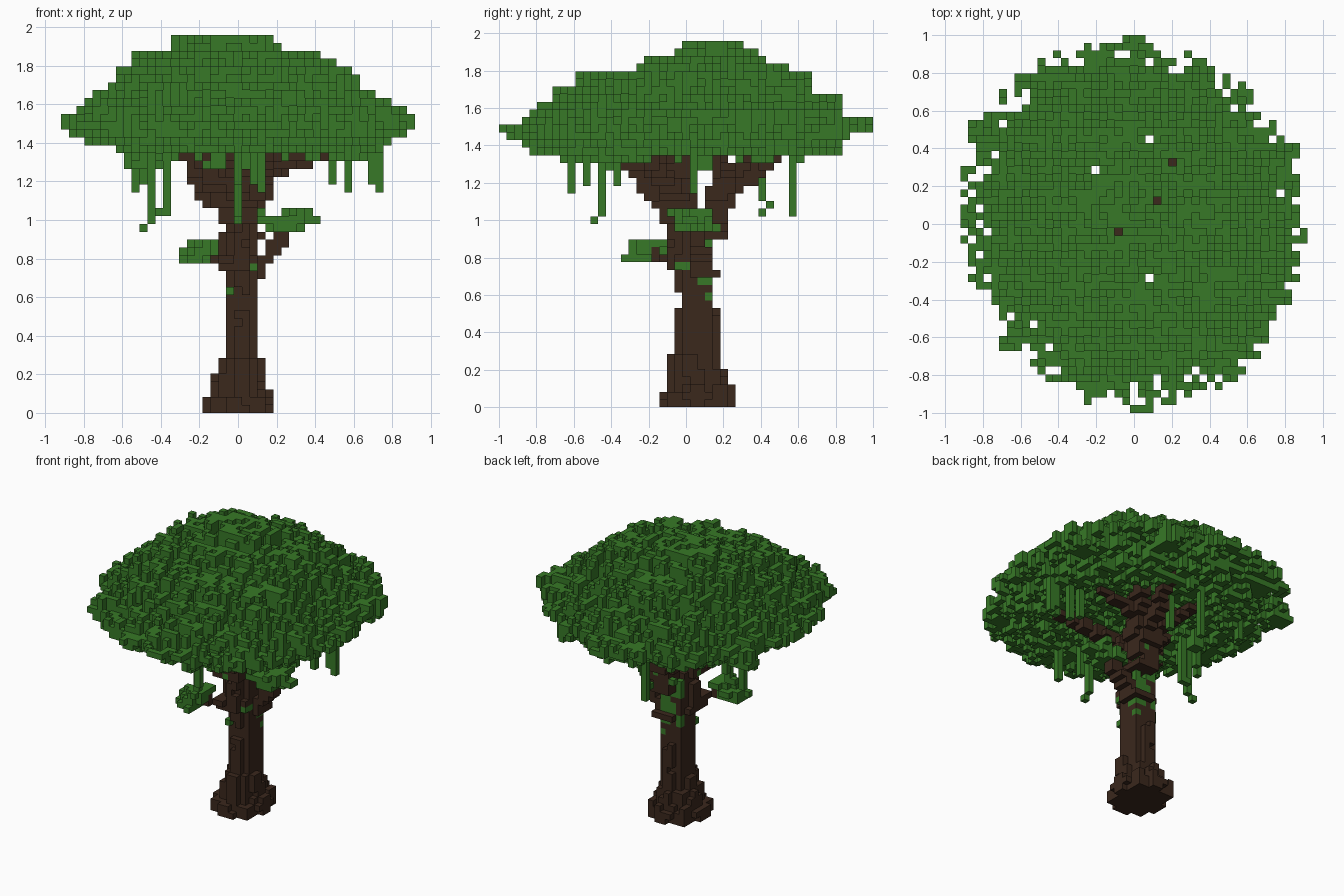
import bpy, bmesh, math, random
from mathutils import Vector

random.seed(4)
V = 2 / 49          # cube size

if "Cube" in bpy.data.objects:
    bpy.data.objects.remove(bpy.data.objects["Cube"], do_unlink=True)


def material(name, rgb):
    m = bpy.data.materials.new(name)
    m.use_nodes = True
    m.diffuse_color = (*rgb, 1)
    m.node_tree.nodes["Principled BSDF"].inputs["Base Color"].default_value = (*rgb, 1)
    return m


def cell(p):
    return (round(p[0] / V), round(p[1] / V), int(p[2] / V))


def box(cells, xs, ys, zs):
    cells.update((x, y, z) for x in range(xs[0], xs[1] + 1)
                 for y in range(ys[0], ys[1] + 1) for z in range(zs[0], zs[1] + 1))


def disc(cells, xs, ys, k, ragged):
    """One horizontal layer filling a slightly skewed ellipse between the limits."""
    cx, cy = sum(xs) / 2, sum(ys) / 2
    rx, ry = (xs[1] - xs[0]) / 2 + 0.3, (ys[1] - ys[0]) / 2 + 0.3
    for x in range(xs[0], xs[1] + 1):
        for y in range(ys[0], ys[1] + 1):
            a = math.atan2(y - cy, x - cx)
            d = math.hypot((x - cx) / rx, (y - cy) / ry) * (1 + 0.03 * math.sin(2 * a))
            if d < 1.01 - ragged * random.random() ** 2:
                cells.add((x, y, k))


def limb(cells, points, width):
    """Stepped branch through the points, tapering towards its tip."""
    pts = [Vector(p) for p in points]
    for n, (a, b) in enumerate(zip(pts, pts[1:])):
        steps = int((b - a).length / V * 2) + 1
        for s in range(steps + 1):
            t = (n + s / steps) / (len(pts) - 1)
            r = width * (1 - 0.8 * t) / 2
            x, y, z = cell(a.lerp(b, s / steps))
            lo, hi = -int(r), int(r + 0.5)
            box(cells, (x + lo, x + hi), (y + lo, y + hi), (z, z))


def build(name, cells, solid, mat):
    """Mesh of the outer faces of a set of cubes."""
    bm = bmesh.new()
    verts = {}

    def vert(c):
        if c not in verts:
            verts[c] = bm.verts.new(((c[0] - 0.5) * V, (c[1] - 0.5) * V, c[2] * V))
        return verts[c]

    for c in sorted(cells):
        for axis in range(3):
            u, w = (axis + 1) % 3, (axis + 2) % 3
            for side in (0, 1):
                near = list(c)
                near[axis] += 2 * side - 1
                if tuple(near) in solid:
                    continue
                ring = []
                for du, dw in ((0, 0), (1, 0), (1, 1), (0, 1)):
                    q = list(c)
                    q[axis] += side
                    q[u] += du
                    q[w] += dw
                    ring.append(vert(tuple(q)))
                bm.faces.new(ring if side else ring[::-1])
    mesh = bpy.data.meshes.new(name)
    bm.to_mesh(mesh)
    bm.free()
    mesh.materials.append(mat)
    bpy.context.collection.objects.link(bpy.data.objects.new(name, mesh))


# Trunk: stacked sections (x limits, y limits, top layer)
trunk = set()
k = 0
for xs, ys, top in (((-4, 4), (-3, 6), 2), ((-3, 3), (-2, 5), 5), ((-2, 3), (-2, 4), 7),
                    ((-1, 2), (-1, 4), 13), ((-1, 2), (0, 3), 15),
                    ((-1, 2), (-1, 3), 18), ((-2, 2), (-2, 3), 23), ((-1, 2), (-2, 4), 25)):
    while k < top:
        disc(trunk, xs, ys, k, 0.1)
        box(trunk, (xs[0] + 1, xs[1] - 1), (ys[0] + 1, ys[1] - 1), (k, k))
        k += 1
for x, y in ((-4, 0), (-3, 4), (4, 1), (3, 4), (1, -3), (1, 5)):
    box(trunk, (x, x), (y, y + 1), (0, random.randint(0, 2)))
box(trunk, (-1, 2), (0, 3), (0, 20))

# Branches fanning out under the crown
branches = set()
fork, back = (0, -0.06, 1.0), (0.04, 0.14, 0.93)
for mid, tip in (((-0.1, -0.14, 1.14), (-0.26, -0.4, 1.4)),
                 ((0, -0.16, 1.14), (-0.04, -0.42, 1.38)),
                 ((-0.17, -0.06, 1.15), (-0.33, -0.08, 1.42)),
                 ((0.04, -0.1, 1.2), (0.4, -0.3, 1.4)),
                 ((-0.02, -0.06, 1.2), (-0.09, -0.03, 1.5)),
                 ((-0.1, -0.1, 1.2), (-0.16, -0.22, 1.46))):
    limb(branches, (fork, mid, tip), 4)
for mid, tip in (((0.06, 0.2, 1.14), (0.15, 0.58, 1.42)),
                 ((0.14, 0.2, 1.24), (0.45, 0.22, 1.33)),
                 ((0, 0.2, 1.18), (-0.25, 0.45, 1.42)),
                 ((0.12, 0.22, 1.22), (0.28, 0.4, 1.44)),
                 ((0, 0.16, 1.2), (-0.22, 0.2, 1.44)),
                 ((0.06, 0.16, 1.2), (0.12, 0.13, 1.5))):
    limb(branches, (back, mid, tip), 3)
limb(branches, ((0.06, 0.08, 0.72), (0.16, 0.06, 0.84), (0.24, 0.04, 0.95)), 3)
limb(branches, ((-0.04, -0.06, 0.76), (-0.12, -0.16, 0.82)), 2)

# Crown: ragged oval layers from the bottom up (x limits, y limits)
crown = set()
layers = [(-15, 18, -17, 16), (-16, 18, -20, 20), (-19, 19, -21, 20), (-20, 21, -24, 22),
          (-22, 21, -24, 24), (-22, 22, -21, 24), (-20, 21, -20, 20), (-19, 19, -19, 20),
          (-18, 17, -17, 20), (-17, 16, -17, 16), (-15, 15, -14, 16), (-15, 15, -14, 16),
          (-13, 12, -6, 13), (-13, 10, -5, 10), (-8, 5, -1, 9), (-8, 4, 0, 7)]
for n, (x0, x1, y0, y1) in enumerate(layers):
    disc(crown, (x0, x1), (y0, y1), 32 + n, 0.36 if n > 6 else 0.26)
for x, y in ((0, 24), (0, -24), (22, -1), (-22, 1)):
    box(crown, (x - (x == 0), x + (x == 0)), (y - (y % 2), y + (y % 2)), (36, 36))

# Lobes bulging from the rim
for x, y in ((13, -17), (-19, 12), (-11, 18), (9, 19), (-15, -15), (19, 9)):
    for z in (35, 36, 37):
        disc(crown, (x - 2, x + 2), (y - 2, y + 2), z, 0.5)

# Bumpy top: some leaf cubes missing, some standing up
for x, y, z in sorted(crown):
    if (x, y, z + 1) not in crown:
        x0, x1, y0, y1 = layers[min(z - 31, 15)]
        chance = random.random()
        if chance < 0.36:
            crown.discard((x, y, z))
            if chance < 0.12:
                crown.discard((x, y, z - 1))
        elif chance > 0.72 and z < 47 and x0 <= x <= x1 and y0 <= y <= y1:
            crown.add((x, y, z + 1))

# Shaggy underside, hollowed around the branches
thinning = {32: 0.5, 33: 0.3, 34: 0.15, 35: 0.05}
for x, y, z in sorted(crown):
    hollow = 36 - math.hypot(x, y) / 4 + random.uniform(-1, 1)
    if z < min(hollow, 36):
        crown.discard((x, y, z))
    elif (x, y, z - 1) not in crown:
        gap = 0.9 if z == 32 and -5 < x < 6 else thinning.get(z, 0)
        if random.random() < gap:
            crown.discard((x, y, z))

# Gaps reaching down through the leaves
for x, y in ((2, 11), (5, 8), (-5, 7), (-9, 1), (2, -7), (3, 3), (-2, -1)):
    for z in range(30, 48):
        crown.discard((x, y, z))

# Hanging vines (x, y, bottom layer)
vines = set()
for x, y, low in ((-11, 0, 24), (-13, 0, 28), (-9, 1, 25), (0, -11, 25), (3, -15, 28),
                  (0, -13, 29), (-2, 14, 25), (1, 10, 28), (14, 1, 28), (12, 1, 29),
                  (18, 1, 28), (17, 1, 29), (-14, 9, 31), (2, -9, 29), (-12, 1, 29)):
    box(vines, (x, x), (y, y), (low, 36))
vines |= {(-12, 0, 23), (0, -12, 24), (0, 10, 25), (0, 11, 26), (1, 10, 27), (-10, 1, 25)}
for x, y in ((-13, -3), (-11, 2), (-4, -8), (-3, -10)):
    box(vines, (x, x + 1), (y, y + 1), (31, 34))
box(vines, (-4, -3), (-6, -5), (29, 30))

# Leaf pads on the two low branches
pads = set()
for k, xs, ys in ((23, (4, 8), (-2, 3)), (24, (2, 9), (-2, 3)), (25, (6, 9), (-2, 3))):
    disc(pads, xs, ys, k, 0.4)
box(pads, (8, 10), (0, 1), (24, 24))
for k, xs, ys in ((19, (-7, -3), (-8, -3)), (20, (-7, -2), (-7, -3)), (21, (-6, -2), (-7, -3))):
    disc(pads, xs, ys, k, 0.4)

# Creeper leaves clinging to the bark
creeper = {(-1, -1, 15), (2, -1, 18), (2, 3, 14), (2, 2, 16), (2, 0, 18), (0, -3, 24),
           (1, -3, 26), (0, 0, 26), (3, 1, 25), (-2, 0, 24)}
for i in range(26):
    creeper.add((random.randint(-1, 2), 3, random.randint(15, 23)))
for i in range(8):
    creeper.add((random.randint(-1, 2), random.choice((4, 5)), random.randint(23, 27)))

trunk -= creeper
branches -= trunk | creeper
wood = trunk | branches
crown -= wood
vines -= wood | crown
pads -= wood
solid = wood | crown | vines | pads | creeper

leaf_green = material("leaf green", (0.038, 0.19, 0.02))
bark_brown = material("bark brown", (0.043, 0.021, 0.012))
build("trunk", trunk, solid, bark_brown)
build("branches", branches, solid, bark_brown)
build("crown", crown, solid, leaf_green)
build("hanging_vines", vines, solid, leaf_green)
build("leaf_pads", pads, solid, leaf_green)
build("creeper_leaves", creeper, solid, leaf_green)
